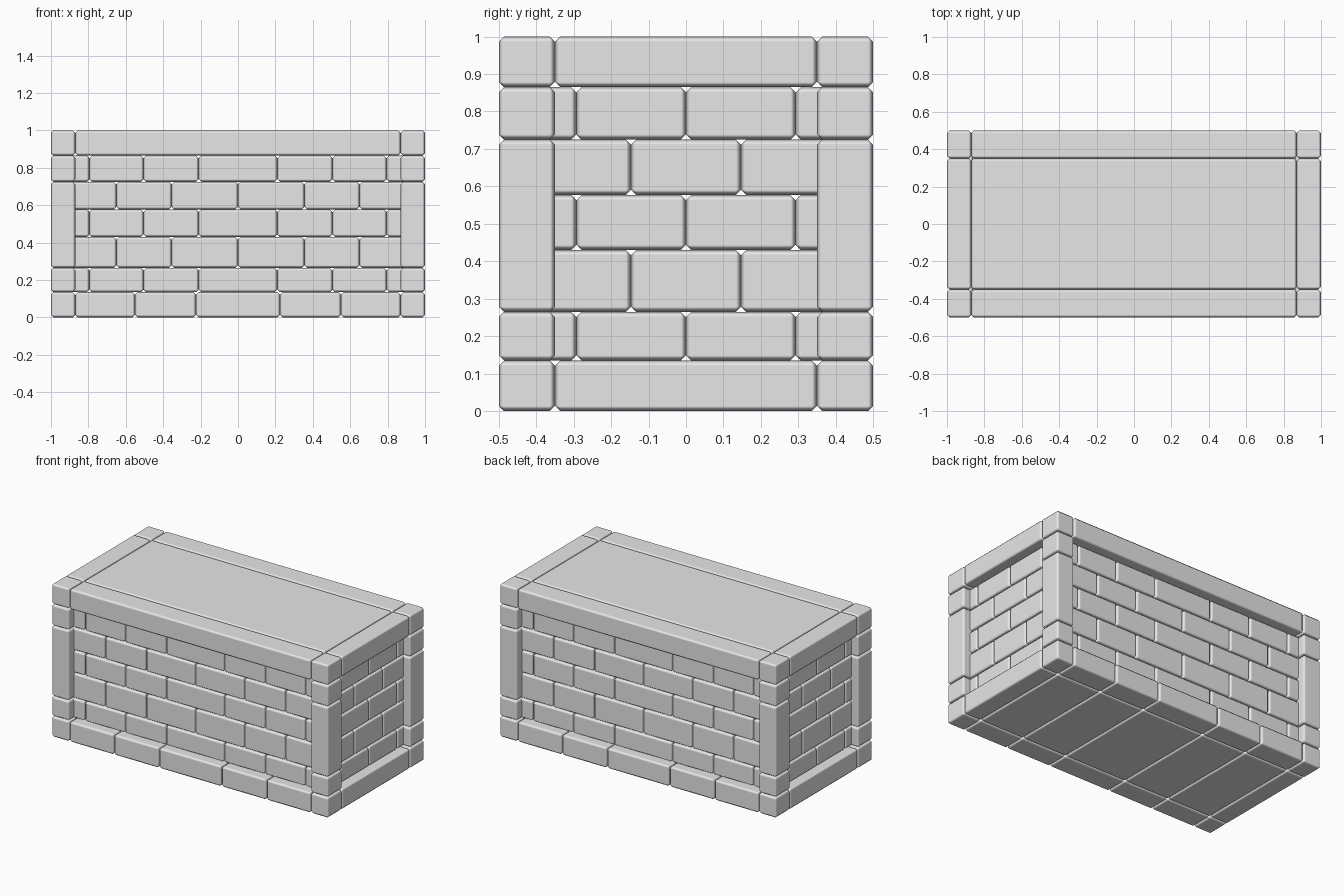
import bpy
import bmesh
from mathutils import Matrix, Vector

cube = bpy.data.objects.get("Cube")
if cube:
    bpy.data.objects.remove(cube, do_unlink=True)

stone = bpy.data.materials.new("stone_grey")
stone.use_nodes = True
GREY = (0.8, 0.8, 0.8, 1)
stone.diffuse_color = GREY
stone.node_tree.nodes["Principled BSDF"].inputs["Base Color"].default_value = GREY

HX, HY = 1.0, 0.5          # outer half sizes
IX, IY = 0.87, 0.35        # inner edge of corner posts
RECESS, THICK = 0.05, 0.09  # brick wall setback and thickness
LEVELS = [0, 0.135, 0.265, 0.43, 0.577, 0.725, 0.865, 1]


def blocks(name, boxes, bevel=0.014):
    """One object made of chamfered blocks, each given as (min, max) corners."""
    bm = bmesh.new()
    for lo, hi in boxes:
        lo, hi = Vector(lo), Vector(hi)
        mat = Matrix.Translation((lo + hi) / 2) @ Matrix.Diagonal((*(hi - lo), 1))
        bmesh.ops.create_cube(bm, size=1, matrix=mat)
    mesh = bpy.data.meshes.new(name)
    bm.to_mesh(mesh)
    bm.free()
    mesh.materials.append(stone)
    for p in mesh.polygons:
        p.use_smooth = True
    ob = bpy.data.objects.new(name, mesh)
    bpy.context.collection.objects.link(ob)
    mod = ob.modifiers.new("chamfer", "BEVEL")
    mod.width = bevel
    mod.segments = 1
    mod.harden_normals = True
    return ob


def spans(joints, end):
    """Intervals between mirrored joints, from -end to end."""
    cuts = sorted({s * j for j in joints + [end] for s in (-1, 1)})
    return list(zip(cuts, cuts[1:]))


def both(a, b):
    return [(-b, -a), (a, b)]


# Corner posts, each a stack of five stones
post_z = [LEVELS[i] for i in (0, 1, 2, 5, 6, 7)]
for xname, (x0, x1) in zip(("right", "left"), both(IX, HX)):
    for yname, (y0, y1) in zip(("front", "back"), both(IY, HY)):
        blocks(f"{yname}_{xname}_post",
               [((x0, y0, a), (x1, y1, b)) for a, b in zip(post_z, post_z[1:])])

# Base: long edges and floor are split into slabs, short edges are single stones
base_x = spans([0.225, 0.55], IX)
bottom, top = LEVELS[1], LEVELS[6]
for name, (y0, y1) in zip(("front_base", "floor", "back_base"), spans([IY], HY)):
    blocks(name, [((a, y0, 0), (b, y1, bottom)) for a, b in base_x])
for name, (x0, x1) in zip(("right", "left"), both(IX, HX)):
    blocks(name + "_base", [((x0, -IY, 0), (x1, IY, bottom))])
    blocks(name + "_rim", [((x0, -IY, top), (x1, IY, 1))])

# Top: long rims and the centre slab
for name, (y0, y1) in zip(("front_rim", "top_slab", "back_rim"), spans([IY], HY)):
    blocks(name, [((-IX, y0, top), (IX, y1, 1))])

# Recessed hollow brick walls in staggered courses
LONG = ([0.21, 0.505, 0.795], [0, 0.355, 0.65])
SHORT = ([0, 0.293], [0.147])
courses = list(enumerate(zip(LEVELS[1:6], LEVELS[2:7])))
for name, (y0, y1) in zip(("front", "back"), both(HY - RECESS - THICK, HY - RECESS)):
    blocks(name + "_bricks", [((a, y0, z0), (b, y1, z1)) for i, (z0, z1) in courses
                              for a, b in spans(LONG[i % 2], IX + 0.03)])
for name, (x0, x1) in zip(("right", "left"), both(HX - RECESS - THICK, HX - RECESS)):
    blocks(name + "_bricks", [((x0, a, z0), (x1, b, z1)) for i, (z0, z1) in courses
                              for a, b in spans(SHORT[i % 2], IY + 0.03)])
